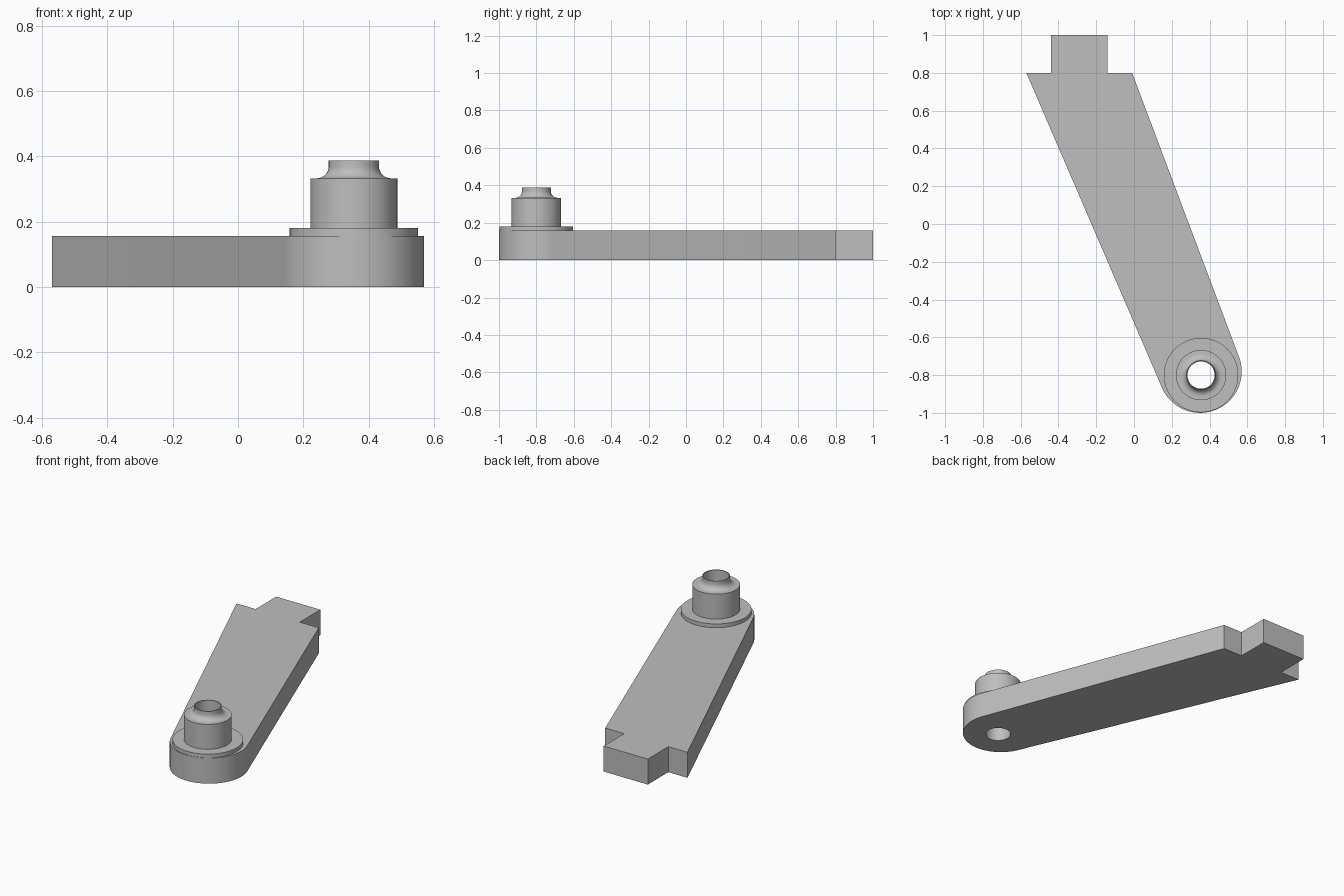
import bpy
import bmesh
from math import cos, sin, pi, radians

if "Cube" in bpy.data.objects:
    bpy.data.objects.remove(bpy.data.objects["Cube"], do_unlink=True)

HUB = (0.355, -0.8)      # pivot axis
BORE = 0.072             # through-hole radius
ARM_TOP = 0.157
SEGMENTS = 64

grey = bpy.data.materials.new("plain_grey")
grey.use_nodes = True
colour = (0.52, 0.52, 0.52, 1)
grey.diffuse_color = colour
grey.node_tree.nodes["Principled BSDF"].inputs["Base Color"].default_value = colour


def arc(cx, cy, r, start, end, count):
    """Points along an arc, angles in degrees, both ends included."""
    angles = [radians(start + (end - start) * i / (count - 1)) for i in range(count)]
    return [(cx + r * cos(a), cy + r * sin(a)) for a in angles]


def finish(bm, name):
    bmesh.ops.recalc_face_normals(bm, faces=bm.faces)
    mesh = bpy.data.meshes.new(name)
    bm.to_mesh(mesh)
    bm.free()
    obj = bpy.data.objects.new(name, mesh)
    bpy.context.collection.objects.link(obj)
    mesh.materials.append(grey)
    bpy.ops.object.select_all(action="DESELECT")
    obj.select_set(True)
    bpy.context.view_layer.objects.active = obj
    bpy.ops.object.shade_smooth_by_angle(angle=radians(30))
    return obj


def add_loop(bm, points):
    verts = [bm.verts.new((x, y, 0)) for x, y in points]
    return [bm.edges.new((v, verts[(i + 1) % len(verts)])) for i, v in enumerate(verts)]


# Slanted arm: stepped tab at the back, rounded front end, bored for the pivot
outline = [(-0.57, 0.8), (-0.44, 0.8), (-0.44, 1), (-0.14, 1), (-0.14, 0.8), (-0.01, 0.8)]
outline += arc(0.35, -0.78, 0.22, 17, -160, 40)
bore = arc(*HUB, BORE, 0, 360, SEGMENTS + 1)[:-1]
bm = bmesh.new()
edges = add_loop(bm, outline) + add_loop(bm, bore)
bmesh.ops.triangle_fill(bm, edges=edges, use_beauty=True)
grown = bmesh.ops.extrude_face_region(bm, geom=bm.faces[:])
top = [g for g in grown["geom"] if isinstance(g, bmesh.types.BMVert)]
bmesh.ops.translate(bm, verts=top, vec=(0, 0, ARM_TOP))
finish(bm, "arm")

# Pivot boss: flange, barrel and filleted neck turned around the hub axis
profile = [(BORE, ARM_TOP), (0.197, ARM_TOP), (0.197, 0.18), (0.133, 0.18), (0.133, 0.333)]
profile += arc(0.113, 0.369, 0.036, 270, 180, 9)
profile += [(0.077, 0.387), (BORE, 0.387)]
bm = bmesh.new()
rings = []
for r, z in profile:
    rings.append([bm.verts.new((x, y, z))
                  for x, y in arc(*HUB, r, 0, 360, SEGMENTS + 1)[:-1]])
for i, ring in enumerate(rings):
    after = rings[(i + 1) % len(rings)]
    for j in range(SEGMENTS):
        k = (j + 1) % SEGMENTS
        bm.faces.new((ring[j], ring[k], after[k], after[j]))
finish(bm, "pivot_boss")
